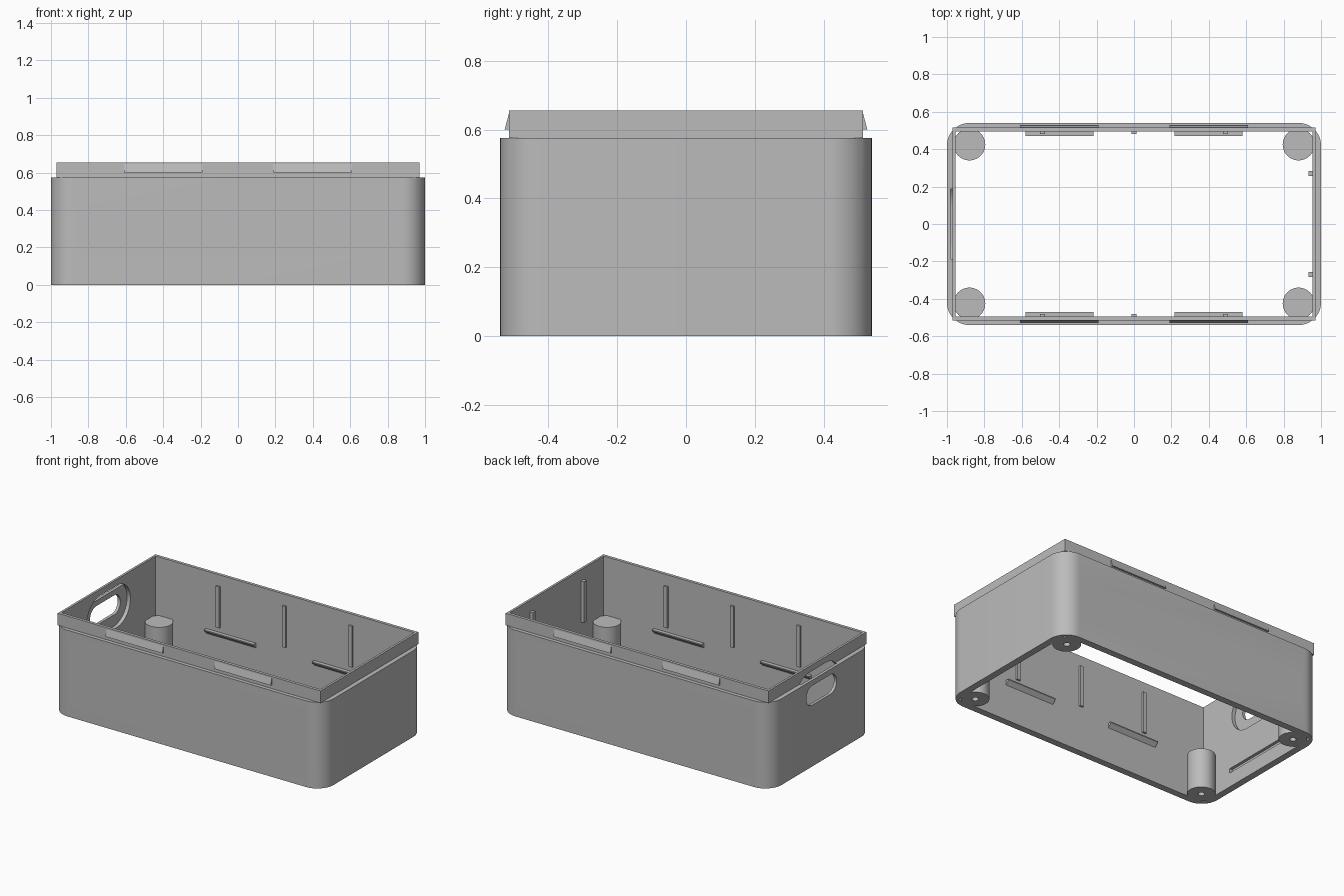
import bpy, bmesh, math
from mathutils import Matrix

cube = bpy.data.objects.get("Cube")
if cube:
    bpy.data.objects.remove(cube, do_unlink=True)

grey = bpy.data.materials.new("plain grey")
grey.use_nodes = True
grey.diffuse_color = (0.5, 0.5, 0.5, 1)
grey.node_tree.nodes["Principled BSDF"].inputs["Base Color"].default_value = (0.5, 0.5, 0.5, 1)


def prism(name, outline, depth, matrix=Matrix()):
    """Extrude a flat outline along local z, then place it."""
    bm = bmesh.new()
    base = bm.faces.new([bm.verts.new((a, b, 0)) for a, b in outline])
    side = bmesh.ops.extrude_face_region(bm, geom=[base])
    bmesh.ops.translate(bm, vec=(0, 0, depth),
                        verts=[v for v in side["geom"] if isinstance(v, bmesh.types.BMVert)])
    bm.transform(matrix)
    bmesh.ops.recalc_face_normals(bm, faces=bm.faces)
    mesh = bpy.data.meshes.new(name)
    bm.to_mesh(mesh)
    bm.free()
    mesh.materials.append(grey)
    obj = bpy.data.objects.new(name, mesh)
    bpy.context.collection.objects.link(obj)
    return obj


def rounded(w, h, r, steps=12):
    """Outline of a rectangle with half sizes w, h and corner radius r."""
    points = []
    for quarter, (sx, sy) in enumerate([(1, 1), (-1, 1), (-1, -1), (1, -1)]):
        for i in range(steps + 1):
            t = (quarter + i / steps) * math.pi / 2
            points.append((sx * (w - r) + r * math.cos(t), sy * (h - r) + r * math.sin(t)))
    return points


def circle(r, n=40):
    return [(r * math.cos(2 * math.pi * i / n), r * math.sin(2 * math.pi * i / n)) for i in range(n)]


def box(name, x0, x1, y0, y1, z0, z1):
    return prism(name, [(x0, y0), (x1, y0), (x1, y1), (x0, y1)], z1 - z0,
                 Matrix.Translation((0, 0, z0)))


def combine(target, other, operation):
    """Apply a boolean and discard the helper."""
    mod = target.modifiers.new(operation, "BOOLEAN")
    mod.operation, mod.solver, mod.object = operation, "EXACT", other
    bpy.context.view_layer.objects.active = target
    bpy.ops.object.modifier_apply(modifier=mod.name)
    bpy.data.objects.remove(other, do_unlink=True)


def smooth(obj):
    bpy.ops.object.select_all(action="DESELECT")
    obj.select_set(True)
    bpy.context.view_layer.objects.active = obj
    bpy.ops.object.shade_smooth_by_angle(angle=math.radians(30))


# axes for outlines drawn on the front (x, z) and on the side (y, z)
FACE_Y = Matrix(((1, 0, 0, 0), (0, 0, 1, 0), (0, 1, 0, 0), (0, 0, 0, 1)))
FACE_X = Matrix(((0, 0, 1, 0), (1, 0, 0, 0), (0, 1, 0, 0), (0, 0, 0, 1)))
BODY_TOP, RIM_TOP = 0.575, 0.655
IN_X, IN_Y = 0.955, 0.495

# open box wall with a thin square-cornered rim
shell = prism("box_shell", rounded(1.0, 0.54, 0.12), BODY_TOP)
combine(shell, box("rim_block", -0.97, 0.97, -0.515, 0.515, BODY_TOP, RIM_TOP), "UNION")
combine(shell, box("inner_space", -IN_X, IN_X, -IN_Y, IN_Y, -0.1, 1), "DIFFERENCE")

# recessed label panels on front and back
for y in (-0.62, 0.52):
    panel = prism("panel_cutter", rounded(0.855, 0.12, 0.04, 6), 0.1,
                  Matrix.Translation((0, y, 0.29)) @ FACE_Y)
    combine(shell, panel, "DIFFERENCE")

# right side handle: through slot, wider pocket inside, and a low groove
for half_w, half_h, x0 in ((0.16, 0.065, -1.1), (0.23, 0.14, -0.98)):
    slot = prism("handle_cutter", rounded(half_w, half_h, half_h), -0.9 - x0,
                 Matrix.Translation((x0, 0, 0.474)) @ FACE_X)
    combine(shell, slot, "DIFFERENCE")
combine(shell, box("groove_cutter", -0.975, -0.9, -0.25, 0.25, 0.095, 0.125), "DIFFERENCE")
smooth(shell)

# corner screw posts with blind holes
for sx in (-1, 1):
    for sy in (-1, 1):
        place = Matrix.Translation((sx * 0.88, sy * 0.425, 0))
        post = prism("corner_post", circle(0.085), 0.265, place)
        hole = prism("screw_hole", circle(0.02, 20), 0.3,
                     place @ Matrix.Translation((0, 0, -0.1)))
        combine(post, hole, "DIFFERENCE")
        smooth(post)

# long wall fittings: outer snap wedges, inner ledges and upright ribs
for sy in (-1, 1):
    for sx in (-1, 1):
        snap = [(sy * 0.512, 0.6), (sy * 0.527, 0.6), (sy * 0.515, 0.645), (sy * 0.512, 0.645)]
        prism("rim_snap", snap, 0.42, Matrix.Translation((sx * 0.4 - 0.21, 0, 0)) @ FACE_X)
        ledge = [(sy * 0.5, 0.272), (sy * 0.47, 0.272), (sy * 0.47, 0.265),
                 (sy * IN_Y, 0.24), (sy * 0.5, 0.24)]
        prism("inner_ledge", ledge, 0.365,
              Matrix.Translation((sx * 0.398 - 0.1825, 0, 0)) @ FACE_X)
    for x in (-0.49, 0, 0.49):
        y0, y1 = sorted((sy * 0.5, sy * 0.482))
        box("wall_rib", x - 0.013, x + 0.013, y0, y1, 0.305, 0.58)

# upright ribs on the left end wall
for y in (-0.27, 0.27):
    box("end_rib", 0.932, 0.96, y - 0.013, y + 0.013, 0.305, 0.58)
